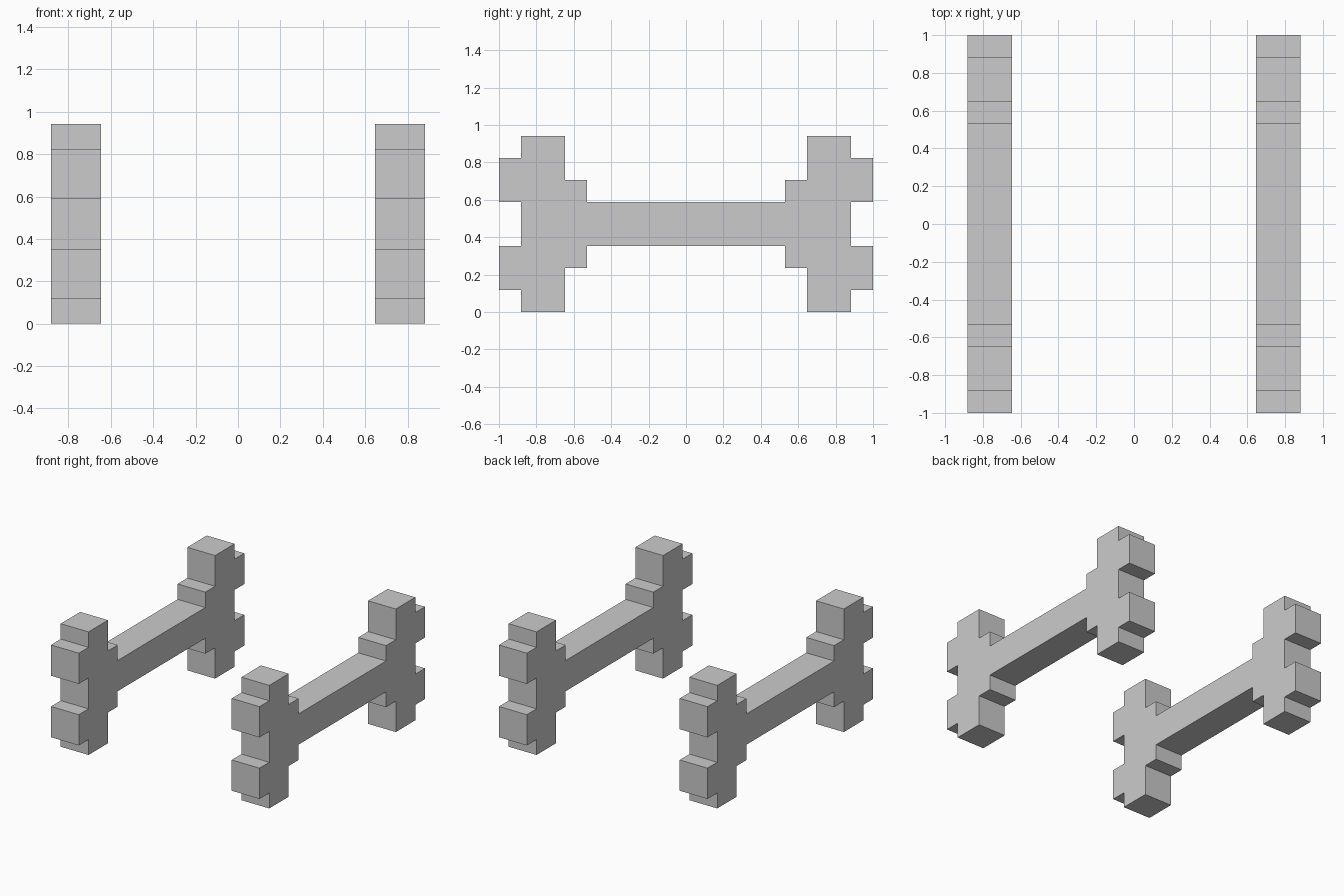
import bpy, bmesh

if "Cube" in bpy.data.objects:
    bpy.data.objects.remove(bpy.data.objects["Cube"])

U = 2 / 17  # one grid step of the blocky design

# Upper right quarter of the bone outline: (y, height above the centre line)
quarter = [(4.5, 1), (4.5, 2), (5.5, 2), (5.5, 4), (7.5, 4),
           (7.5, 3), (8.5, 3), (8.5, 1), (7.5, 1)]
# Mirror the quarter down, then across, to close the outline
half = quarter + [(y, -z) for y, z in reversed(quarter)]
outline = half + [(-y, -z) for y, z in half]


def bone(name, x_min, x_max):
    """Extrude the stepped outline along x into one bone."""
    bm = bmesh.new()
    face = bm.faces.new([bm.verts.new((x_min * U, y * U, (z + 4) * U))
                         for y, z in outline])
    extruded = bmesh.ops.extrude_face_region(bm, geom=[face], use_keep_orig=True)
    verts = [v for v in extruded["geom"] if isinstance(v, bmesh.types.BMVert)]
    bmesh.ops.translate(bm, verts=verts, vec=((x_max - x_min) * U, 0, 0))
    bmesh.ops.recalc_face_normals(bm, faces=bm.faces)
    mesh = bpy.data.meshes.new(name)
    bm.to_mesh(mesh)
    bm.free()
    bpy.context.collection.objects.link(bpy.data.objects.new(name, mesh))


# Matching pair of bones
bone("left_bone", -7.5, -5.5)
bone("right_bone", 5.5, 7.5)
